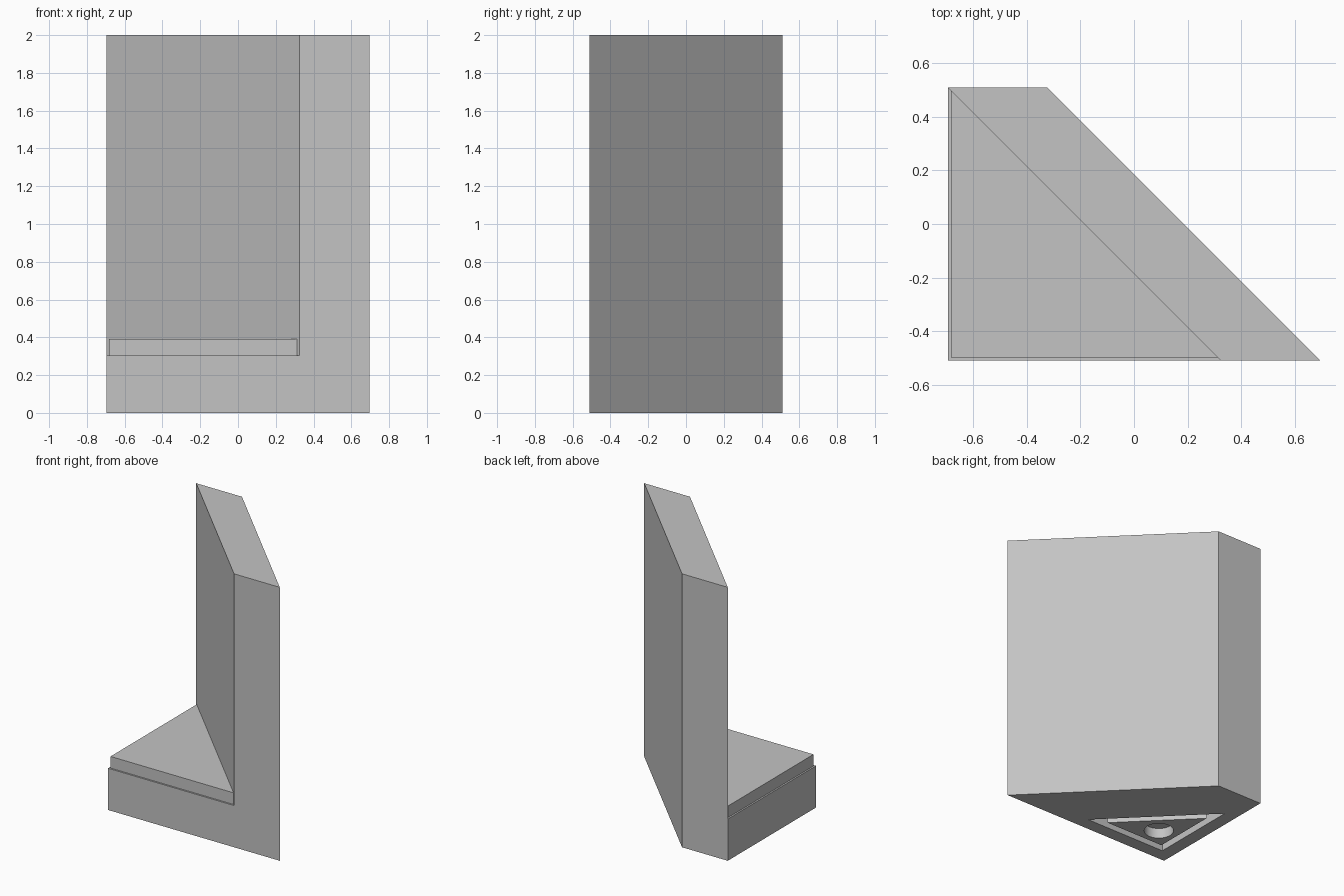
import bpy, bmesh, math

cube = bpy.data.objects.get("Cube")
if cube:
    bpy.data.objects.remove(cube, do_unlink=True)

LEFT, RIGHT = -0.695, 0.695      # plan extents
FRONT, BACK = -0.51, 0.51
SPAN = BACK - FRONT              # leg of the triangular base
WALL = 0.37                      # wall width measured along x
FLOOR, STEP = 0.305, 0.39        # heights of base and raised step

grey = bpy.data.materials.new("plain_grey")
grey.use_nodes = True
colour = (0.55, 0.55, 0.55, 1)
grey.diffuse_color = colour
grey.node_tree.nodes["Principled BSDF"].inputs["Base Color"].default_value = colour


def prism(name, outline, z0, z1):
    """Extrude a counter-clockwise plan outline from z0 to z1."""
    bm = bmesh.new()
    face = bm.faces.new([bm.verts.new((x, y, z0)) for x, y in outline])
    top = bmesh.ops.extrude_face_region(bm, geom=[face])["geom"]
    for v in top:
        if isinstance(v, bmesh.types.BMVert):
            v.co.z = z1
    bmesh.ops.recalc_face_normals(bm, faces=bm.faces)
    mesh = bpy.data.meshes.new(name)
    bm.to_mesh(mesh)
    bm.free()
    mesh.materials.append(grey)
    obj = bpy.data.objects.new(name, mesh)
    bpy.context.collection.objects.link(obj)
    return obj


def combine(target, tool, operation):
    """Apply a boolean and discard the tool."""
    mod = target.modifiers.new("combine", "BOOLEAN")
    mod.operation, mod.object, mod.solver = operation, tool, "EXACT"
    bpy.context.view_layer.objects.active = target
    bpy.ops.object.modifier_apply(modifier=mod.name)
    bpy.data.objects.remove(tool, do_unlink=True)


def corner_triangle(inset, leg):
    x, y = LEFT + inset, FRONT + inset
    return [(x, y), (x + leg, y), (x, y + leg)]


# Base block under everything
stand = prism("corner_stand", [(LEFT, FRONT), (RIGHT, FRONT),
                               (RIGHT - SPAN, BACK), (LEFT, BACK)], 0, FLOOR)

# Raised step, inset from the two outer sides and running into the wall
lip = 0.012
step = prism("raised_step", [(LEFT + lip, FRONT + lip),
                             (LEFT + SPAN + 0.05, FRONT + lip),
                             (LEFT + lip + 0.1, BACK - 0.05),
                             (LEFT + lip, BACK - lip)], FLOOR - 0.1, STEP)
combine(stand, step, "UNION")

# Tall diagonal wall
wall = prism("diagonal_wall", [(LEFT + SPAN, FRONT), (LEFT + SPAN + WALL, FRONT),
                               (LEFT + WALL, BACK), (LEFT, BACK)], 0, 2)
combine(stand, wall, "UNION")

# Triangular groove in the underside
groove = prism("groove_cutter", corner_triangle(0.097, 0.66), -0.1, 0.085)
island = prism("island_cutter", corner_triangle(0.15, 0.478), -0.2, 0.2)
combine(groove, island, "DIFFERENCE")
combine(stand, groove, "DIFFERENCE")

# Round blind hole in the middle of the groove's island
cx, cy, r, n = LEFT + 0.29, FRONT + 0.29, 0.1, 48
circle = [(cx + r * math.cos(math.tau * i / n), cy + r * math.sin(math.tau * i / n))
          for i in range(n)]
combine(stand, prism("hole_cutter", circle, -0.1, 0.075), "DIFFERENCE")

# Merge coplanar faces left by the joins
bm = bmesh.new()
bm.from_mesh(stand.data)
bmesh.ops.remove_doubles(bm, verts=bm.verts, dist=0.0001)
bmesh.ops.dissolve_limit(bm, angle_limit=math.radians(0.5), verts=bm.verts, edges=bm.edges)
bm.to_mesh(stand.data)
bm.free()

stand.select_set(True)
bpy.context.view_layer.objects.active = stand
bpy.ops.object.shade_smooth_by_angle(angle=math.radians(30))
